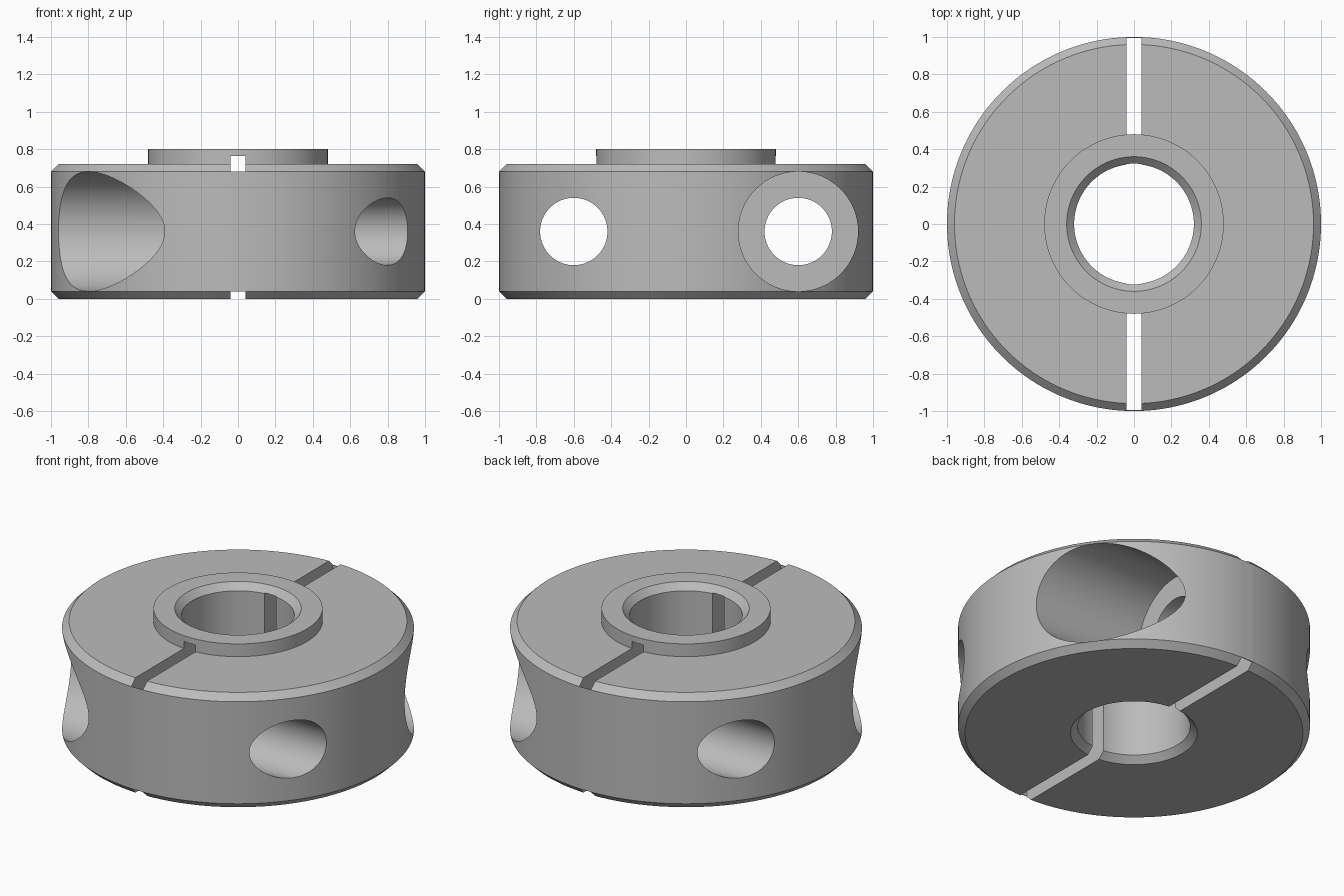
import bpy
import bmesh
from math import pi, radians
from mathutils import Matrix

if "Cube" in bpy.data.objects:
    bpy.data.objects.remove(bpy.data.objects["Cube"])

GREY = (0.5, 0.5, 0.5, 1)
steel = bpy.data.materials.new("steel_grey")
steel.use_nodes = True
steel.diffuse_color = GREY
steel.node_tree.nodes["Principled BSDF"].inputs["Base Color"].default_value = GREY

SEGMENTS = 160
SLOT = 0.08          # width of the split
SCREW_Z = 0.36


def add_object(name, bm):
    bmesh.ops.recalc_face_normals(bm, faces=bm.faces)
    mesh = bpy.data.meshes.new(name)
    bm.to_mesh(mesh)
    bm.free()
    obj = bpy.data.objects.new(name, mesh)
    bpy.context.collection.objects.link(obj)
    mesh.materials.append(steel)
    return obj


def lathe(name, profile):
    """Spin a closed (radius, height) profile around z."""
    bm = bmesh.new()
    verts = [bm.verts.new((r, 0, z)) for r, z in profile]
    edges = [bm.edges.new((v, verts[i - 1])) for i, v in enumerate(verts)]
    bmesh.ops.spin(bm, geom=verts + edges, cent=(0, 0, 0), axis=(0, 0, 1),
                   angle=2 * pi, steps=SEGMENTS, use_merge=True)
    bmesh.ops.remove_doubles(bm, verts=bm.verts, dist=1e-5)
    return add_object(name, bm)


def box(name, low, high):
    bm = bmesh.new()
    size = [b - a for a, b in zip(low, high)]
    mid = [(a + b) / 2 for a, b in zip(low, high)]
    bmesh.ops.create_cube(bm, size=1, matrix=Matrix.Translation(mid) @ Matrix.Diagonal((*size, 1)))
    return add_object(name, bm)


def x_cylinder(name, radius, x0, x1, y):
    bm = bmesh.new()
    place = Matrix.Translation(((x0 + x1) / 2, y, SCREW_Z)) @ Matrix.Rotation(pi / 2, 4, "Y")
    bmesh.ops.create_cone(bm, cap_ends=True, segments=96, radius1=radius, radius2=radius,
                          depth=abs(x1 - x0), matrix=place)
    return add_object(name, bm)


def cut(target, cutter):
    mod = target.modifiers.new("cut", "BOOLEAN")
    mod.operation = "DIFFERENCE"
    mod.solver = "EXACT"
    mod.object = cutter
    bpy.context.view_layer.objects.active = target
    bpy.ops.object.modifier_apply(modifier=mod.name)
    bpy.data.objects.remove(cutter)


# Collar ring with chamfered rims, raised hub and chamfered bore
collar = lathe("collar", [
    (0.36, 0), (0.96, 0), (1, 0.04), (1, 0.68), (0.96, 0.72),
    (0.48, 0.72), (0.48, 0.8), (0.36, 0.8), (0.32, 0.76), (0.32, 0.04)])

# Split through both sides, stopping under the hub's top face
cut(collar, box("slot_cutter", (-SLOT / 2, -1.2, -0.2), (SLOT / 2, 1.2, 0.763)))

# Two opposed clamp screw holes, each counterbored from one side
for side in (1, -1):
    cut(collar, x_cylinder("screw_hole_cutter", 0.18, -1.2, 1.2, side * 0.6))
    cut(collar, x_cylinder("counterbore_cutter", 0.32, side * 0.2, side * 1.2, side * 0.6))

bpy.ops.object.select_all(action="DESELECT")
collar.select_set(True)
bpy.context.view_layer.objects.active = collar
bpy.ops.object.shade_smooth_by_angle(angle=radians(25))

# Thin skins closing the outer ends of the split
for name, y in (("front_slot_skin", -0.9975), ("back_slot_skin", 0.9975)):
    box(name, (-SLOT / 2, y - 0.002, 0.04), (SLOT / 2, y + 0.002, 0.68))
